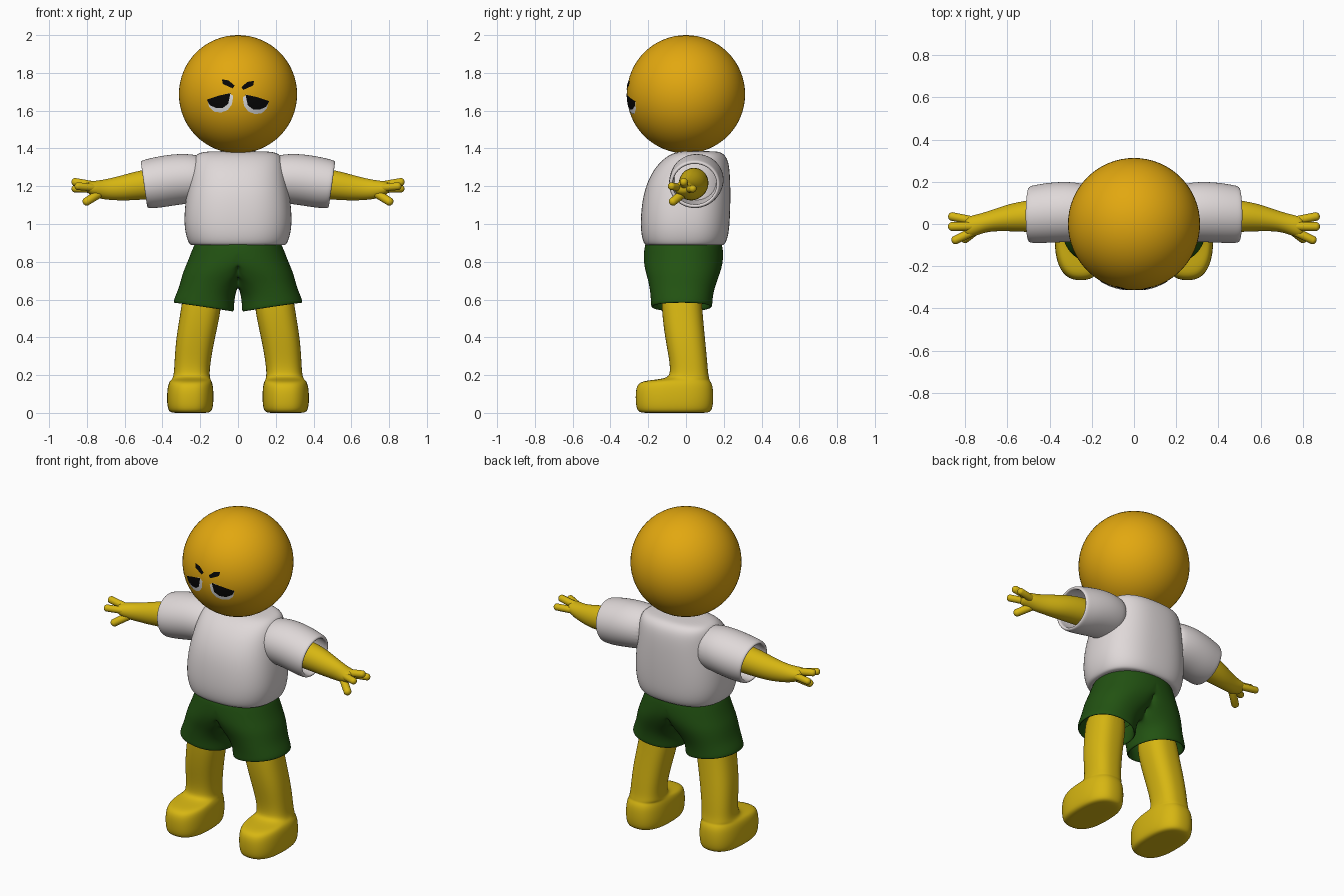
import bpy, bmesh, math
from mathutils import Vector, Matrix

if "Cube" in bpy.data.objects:
    bpy.data.objects.remove(bpy.data.objects["Cube"])


def material(name, rgb):
    m = bpy.data.materials.new(name)
    m.diffuse_color = (*rgb, 1)
    m.use_nodes = True
    m.node_tree.nodes["Principled BSDF"].inputs["Base Color"].default_value = m.diffuse_color
    return m


HEAD = material("orange yellow", (0.76, 0.39, 0.005))
SKIN = material("yellow", (0.68, 0.47, 0.006))
SHIRT = material("off white", (0.74, 0.69, 0.69))
SHORTS = material("dark green", (0.016, 0.085, 0.006))
BLACK = material("black", (0.002, 0.002, 0.002))
WHITE = material("eye white", (0.75, 0.75, 0.75))


def finish(name, bm, mat, mirror=False, solid=0, subsurf=0):
    mesh = bpy.data.meshes.new(name)
    bm.to_mesh(mesh)
    bm.free()
    mesh.materials.append(mat)
    for p in mesh.polygons:
        p.use_smooth = True
    ob = bpy.data.objects.new(name, mesh)
    bpy.context.collection.objects.link(ob)
    if mirror:
        ob.modifiers.new("mirror", 'MIRROR').merge_threshold = 0.0005
    if solid:
        s = ob.modifiers.new("thickness", 'SOLIDIFY')
        s.thickness, s.offset = solid, -1
    if subsurf:
        s = ob.modifiers.new("smooth", 'SUBSURF')
        s.levels = s.render_levels = subsurf
    return ob


def loft(name, rings, axis, mat, power=2, caps=(True, True), n=32, clamp=False, **kw):
    """Rings are (position, centre_u, centre_v, radius_u, radius_v[, tilt])."""
    bm = bmesh.new()
    loops = []
    for pos, cu, cv, ru, rv, *tilt in rings:
        tilt = tilt[0] if tilt else 0
        loop = []
        for i in range(n):
            a = math.tau * i / n
            c, s = math.cos(a), math.sin(a)
            u = cu + ru * math.copysign(abs(c) ** (2 / power), c)
            v = cv + rv * math.copysign(abs(s) ** (2 / power), s)
            if clamp:
                u = max(0, u)
            co = (u, v, pos + tilt * (u - cu)) if axis == 'z' else (pos + tilt * (v - cv), u, v)
            loop.append(bm.verts.new(co))
        loops.append(loop)
    for a, b in zip(loops, loops[1:]):
        for i in range(n):
            j = (i + 1) % n
            bm.faces.new((a[i], a[j], b[j], b[i]))
    for on, loop in zip(caps, (loops[0], loops[-1])):
        if on:
            bm.faces.new(loop)
    bmesh.ops.recalc_face_normals(bm, faces=bm.faces)
    if clamp:  # open the centre seam so the mirrored halves join
        inner = [f for f in bm.faces if all(v.co.x < 1e-4 for v in f.verts)]
        bmesh.ops.delete(bm, geom=inner, context='FACES')
    return finish(name, bm, mat, **kw)


# Head
R, HZ = 0.313, 1.687
bm = bmesh.new()
bmesh.ops.create_uvsphere(bm, u_segments=64, v_segments=32, radius=R)
bmesh.ops.translate(bm, verts=bm.verts, vec=(0, 0, HZ))
finish("head", bm, HEAD)

# Shirt body: z, cx, cy, rx, ry
loft("shirt_body", [
    (0.888, 0, -0.008, 0.235, 0.19), (0.886, 0, -0.008, 0.256, 0.212),
    (0.93, 0, -0.006, 0.275, 0.23), (1.0, 0, -0.005, 0.287, 0.237),
    (1.1, 0, 0.0, 0.282, 0.236), (1.2, 0, 0.01, 0.266, 0.226),
    (1.29, 0, 0.03, 0.25, 0.202), (1.35, 0, 0.052, 0.235, 0.168),
    (1.38, 0, 0.065, 0.21, 0.125), (1.386, 0, 0.07, 0.13, 0.08)],
    'z', SHIRT, power=2.5, subsurf=2)

# Sleeves: x, cy, cz, ry, rz, tilt
loft("sleeves", [
    (0.17, 0.05, 1.24, 0.12, 0.115), (0.24, 0.055, 1.24, 0.138, 0.13),
    (0.32, 0.058, 1.237, 0.144, 0.136), (0.41, 0.053, 1.223, 0.143, 0.136, 0.08),
    (0.47, 0.047, 1.213, 0.138, 0.13, 0.14), (0.5, 0.045, 1.209, 0.134, 0.125, 0.14)],
    'x', SHIRT, caps=(True, False), mirror=True, solid=0.02, subsurf=2)

# Arms and palms
loft("arms", [
    (0.3, 0.045, 1.225, 0.085, 0.088), (0.5, 0.038, 1.21, 0.078, 0.081),
    (0.6, 0.03, 1.192, 0.064, 0.07), (0.69, 0.013, 1.183, 0.048, 0.056),
    (0.74, -0.003, 1.183, 0.05, 0.048), (0.785, -0.015, 1.19, 0.052, 0.036),
    (0.805, -0.017, 1.195, 0.035, 0.022)],
    'x', SKIN, n=20, mirror=True, subsurf=2)

# Fingers and thumbs: capsules from the palm to each tip
bm = bmesh.new()
for start, tip, r in (((0.74, 0.01, 1.185), (0.86, 0.035, 1.187), 0.021),
                      ((0.74, -0.01, 1.2), (0.86, -0.012, 1.222), 0.022),
                      ((0.74, -0.025, 1.19), (0.845, -0.075, 1.2), 0.021),
                      ((0.72, -0.005, 1.17), (0.8, -0.068, 1.12), 0.023)):
    a, b = Vector(start), Vector(tip)
    vs = bmesh.ops.create_uvsphere(bm, u_segments=16, v_segments=10, radius=r)["verts"]
    for v in vs:
        if v.co.z > 0.001:
            v.co.z += (b - a).length
    rot = (b - a).to_track_quat('Z', 'Y').to_matrix().to_4x4()
    bmesh.ops.transform(bm, matrix=Matrix.Translation(a) @ rot, verts=vs)
finish("fingers", bm, SKIN, mirror=True)

# Shorts: one half lofted from a D-shaped waist to an oval hem, then mirrored
loft("shorts", [
    (0.9, 0, -0.013, 0.228, 0.203), (0.86, 0, -0.013, 0.245, 0.21),
    (0.8, 0.02, -0.014, 0.248, 0.212), (0.74, 0.09, -0.016, 0.2, 0.197, 0.05),
    (0.69, 0.135, -0.018, 0.168, 0.18, 0.08), (0.64, 0.165, -0.022, 0.15, 0.168, 0.12),
    (0.59, 0.178, -0.023, 0.157, 0.163, 0.15), (0.56, 0.182, -0.023, 0.162, 0.163, 0.15)],
    'z', SHORTS, power=2.15, caps=(False, False), clamp=True,
    mirror=True, solid=0.015, subsurf=2)

# Legs and feet
loft("legs_and_feet", [
    (0.68, 0.185, -0.025, 0.1, 0.105), (0.55, 0.194, -0.022, 0.107, 0.108),
    (0.4, 0.225, -0.006, 0.103, 0.106), (0.28, 0.24, 0.012, 0.096, 0.1),
    (0.21, 0.245, 0.017, 0.094, 0.1), (0.18, 0.247, 0.012, 0.1, 0.112),
    (0.172, 0.25, -0.05, 0.108, 0.175), (0.15, 0.252, -0.061, 0.12, 0.203),
    (0.08, 0.253, -0.061, 0.125, 0.208), (0.02, 0.253, -0.061, 0.12, 0.202),
    (0.0, 0.253, -0.061, 0.105, 0.185), (0.0, 0.253, -0.061, 0.06, 0.13)],
    'z', SKIN, power=2.5, mirror=True, subsurf=2)


# Painted face: thin patches wrapped on the head, outline points are (x, z)
def patch(name, outline, mat, lift, rings=6):
    pts = []
    for (x0, z0), (x1, z1) in zip(outline, outline[1:] + outline[:1]):
        pts += [(x0 + (x1 - x0) * k / 4, z0 + (z1 - z0) * k / 4) for k in range(4)]
    mx = sum(p[0] for p in pts) / len(pts)
    mz = sum(p[1] for p in pts) / len(pts)
    r = R + lift
    bm = bmesh.new()

    def vert(x, z):
        return bm.verts.new((x, -math.sqrt(r * r - x * x - (z - HZ) ** 2), z))
    loops = [[vert(mx + (x - mx) * k / rings, mz + (z - mz) * k / rings) for x, z in pts]
             for k in range(1, rings + 1)]
    centre, n = vert(mx, mz), len(pts)
    for i in range(n):
        j = (i + 1) % n
        bm.faces.new((centre, loops[0][i], loops[0][j]))
        for a, b in zip(loops, loops[1:]):
            bm.faces.new((a[i], b[i], b[j], a[j]))
    bmesh.ops.recalc_face_normals(bm, faces=bm.faces)
    if sum(f.normal.y for f in bm.faces) > 0:
        bmesh.ops.reverse_faces(bm, faces=bm.faces)
    finish(name, bm, mat)


eye_white = [(0.025, 1.67), (0.045, 1.685), (0.1, 1.67), (0.163, 1.65), (0.152, 1.61),
             (0.125, 1.586), (0.09, 1.582), (0.055, 1.595), (0.032, 1.625)]
eye_black = [(0.04, 1.685), (0.1, 1.672), (0.165, 1.65), (0.15, 1.622),
             (0.115, 1.605), (0.08, 1.607), (0.052, 1.628)]
brow = [(0.018, 1.725), (0.05, 1.752), (0.085, 1.758), (0.08, 1.733), (0.055, 1.722), (0.028, 1.71)]
for side, s in (("left", 1), ("right", -1)):
    for part, shape, mat, lift in (("eye_white", eye_white, WHITE, 0.002),
                                   ("eye_dark", eye_black, BLACK, 0.004),
                                   ("brow", brow, BLACK, 0.003)):
        # the right-hand side of the face sits slightly higher
        up = 0.008 if s < 0 else 0
        patch(f"{side}_{part}", [(s * x, z + up) for x, z in shape], mat, lift)
